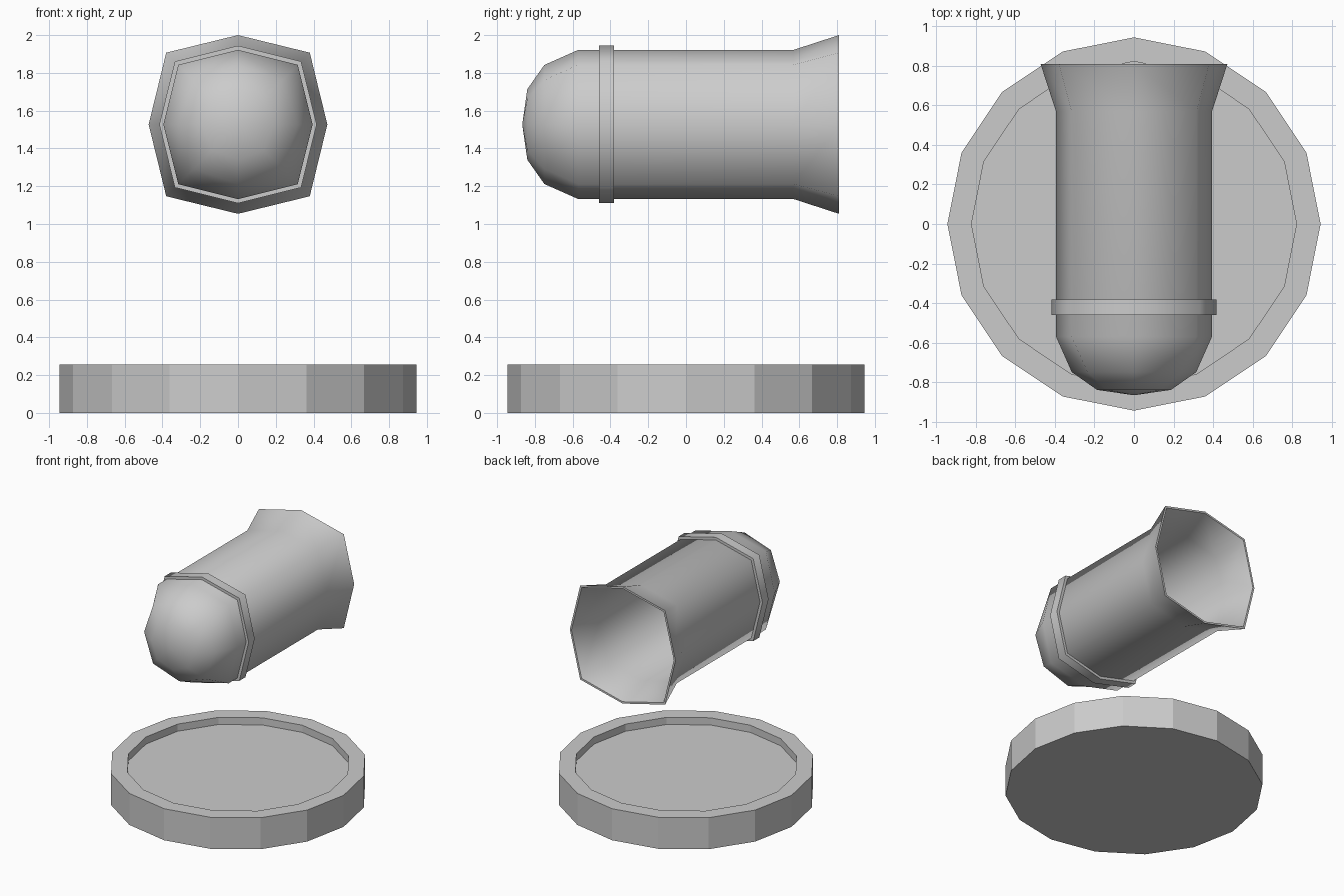
import bpy, bmesh, math
from mathutils import Vector

if "Cube" in bpy.data.objects:
    bpy.data.objects.remove(bpy.data.objects["Cube"])

AXIS_Z = 1.527


def octagon(y, side, corner):
    """Squarish octagon around the y axis: side points and diagonal corners."""
    pts = []
    for i in range(8):
        a = i * math.pi / 4
        r = side if i % 2 == 0 else corner * math.sqrt(2)
        pts.append((r * math.cos(a), y, AXIS_Z + r * math.sin(a)))
    return pts


def disc_ring(r, z, n=16):
    return [(r * math.cos(2 * math.pi * i / n), r * math.sin(2 * math.pi * i / n), z)
            for i in range(n)]


def loft(name, rings, start=None, end=None, closed=False):
    """Join rings of points with quads; start/end is 'face' or a tip point."""
    bm = bmesh.new()
    vs = [[bm.verts.new(p) for p in ring] for ring in rings]
    n = len(vs[0])
    pairs = list(zip(vs, vs[1:])) + ([(vs[-1], vs[0])] if closed else [])
    for a, b in pairs:
        for i in range(n):
            j = (i + 1) % n
            bm.faces.new((a[i], a[j], b[j], b[i]))
    for cap, ring in ((start, vs[0]), (end, vs[-1])):
        if cap == 'face':
            bm.faces.new(ring)
        elif cap:
            tip = bm.verts.new(cap)
            for i in range(n):
                bm.faces.new((ring[i], ring[(i + 1) % n], tip))
    bmesh.ops.recalc_face_normals(bm, faces=bm.faces)
    mesh = bpy.data.meshes.new(name)
    bm.to_mesh(mesh)
    bm.free()
    ob = bpy.data.objects.new(name, mesh)
    bpy.context.collection.objects.link(ob)
    return ob


def smooth(ob, degrees):
    bpy.ops.object.select_all(action='DESELECT')
    ob.select_set(True)
    bpy.context.view_layer.objects.active = ob
    bpy.ops.object.shade_smooth_by_angle(angle=math.radians(degrees))


# Round base plate with a shallow recess
loft("base_plate", [disc_ring(0.945, 0), disc_ring(0.945, 0.255),
                    disc_ring(0.823, 0.255), disc_ring(0.823, 0.197)],
     start='face', end='face')

# Hollow shell: rounded nose, straight body, flared open tail
# outer profile followed by the inner profile, so the wall is thin and closed
outer = [(-0.84, 0.187, 0.137), (-0.75, 0.315, 0.235), (-0.57, 0.395, 0.316),
         (0.57, 0.395, 0.316), (0.81, 0.473, 0.38)]
inner = [(0.81, 0.458, 0.367), (0.57, 0.38, 0.303), (-0.565, 0.38, 0.303),
         (-0.74, 0.303, 0.225), (-0.825, 0.178, 0.13)]
shell = loft("flared_shell", [octagon(*p) for p in outer + inner],
             start=(0, -0.867, AXIS_Z), end=(0, -0.851, AXIS_Z))
smooth(shell, 68)

# Raised band around the nose
band = loft("nose_band", [octagon(-0.46, 0.39, 0.312), octagon(-0.46, 0.417, 0.334),
                          octagon(-0.382, 0.417, 0.334), octagon(-0.382, 0.39, 0.312)],
            closed=True)
smooth(band, 68)
